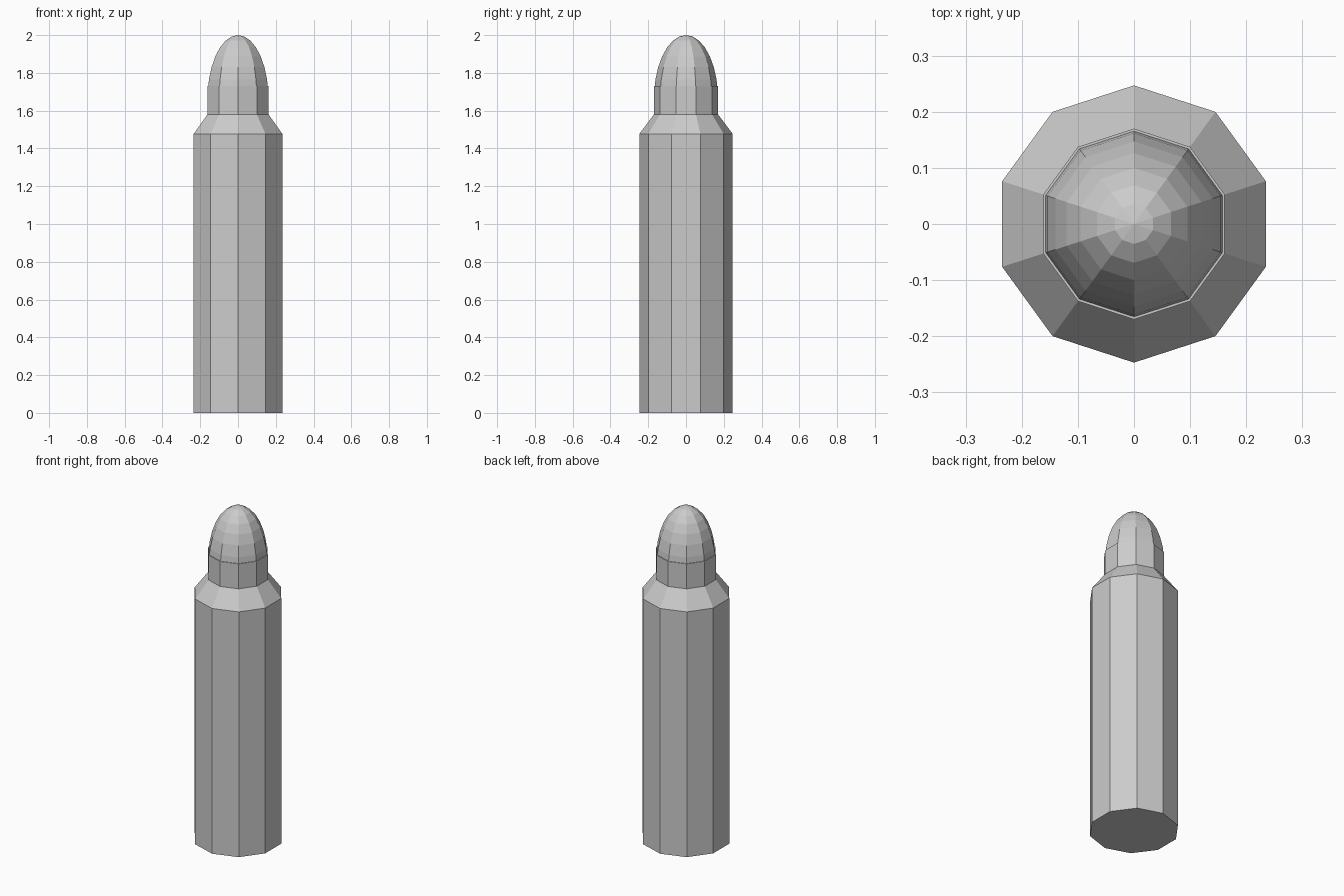
import bpy, bmesh
from math import pi, cos, sin

if "Cube" in bpy.data.objects:
    bpy.data.objects.remove(bpy.data.objects["Cube"])

SIDES = 10


def lathe(name, profile):
    """Revolve (radius, z) points into a flat-faced decagonal solid with closed ends."""
    bm = bmesh.new()
    rings = []
    for r, z in profile:
        if r < 1e-5:
            rings.append([bm.verts.new((0, 0, z))])
        else:
            rings.append([bm.verts.new((r * cos(pi / 2 + 2 * pi * i / SIDES),
                                        r * sin(pi / 2 + 2 * pi * i / SIDES), z))
                          for i in range(SIDES)])
    for a, b in zip(rings, rings[1:]):
        for i in range(SIDES):
            j = (i + 1) % SIDES
            if len(b) == 1:
                bm.faces.new((a[i], a[j], b[0]))
            elif len(a) == 1:
                bm.faces.new((a[0], b[j], b[i]))
            else:
                bm.faces.new((a[i], a[j], b[j], b[i]))
    for ring in (rings[0], rings[-1]):
        if len(ring) > 1:
            bm.faces.new(ring)
    bmesh.ops.recalc_face_normals(bm, faces=bm.faces)
    mesh = bpy.data.meshes.new(name)
    bm.to_mesh(mesh)
    bm.free()
    obj = bpy.data.objects.new(name, mesh)
    bpy.context.collection.objects.link(obj)
    return obj


# Casing: straight body, sloped shoulder and narrow neck
lathe("casing", [(0.247, 0), (0.247, 1.477), (0.17, 1.58), (0.17, 1.73)])

# Tip: stretched low-poly dome seated just inside the neck
STEP = pi / 15
tip = [(0.17 * sin(k * STEP), 1.66 + 0.34 * cos(k * STEP)) for k in range(8, -1, -1)]
lathe("tip", tip)
